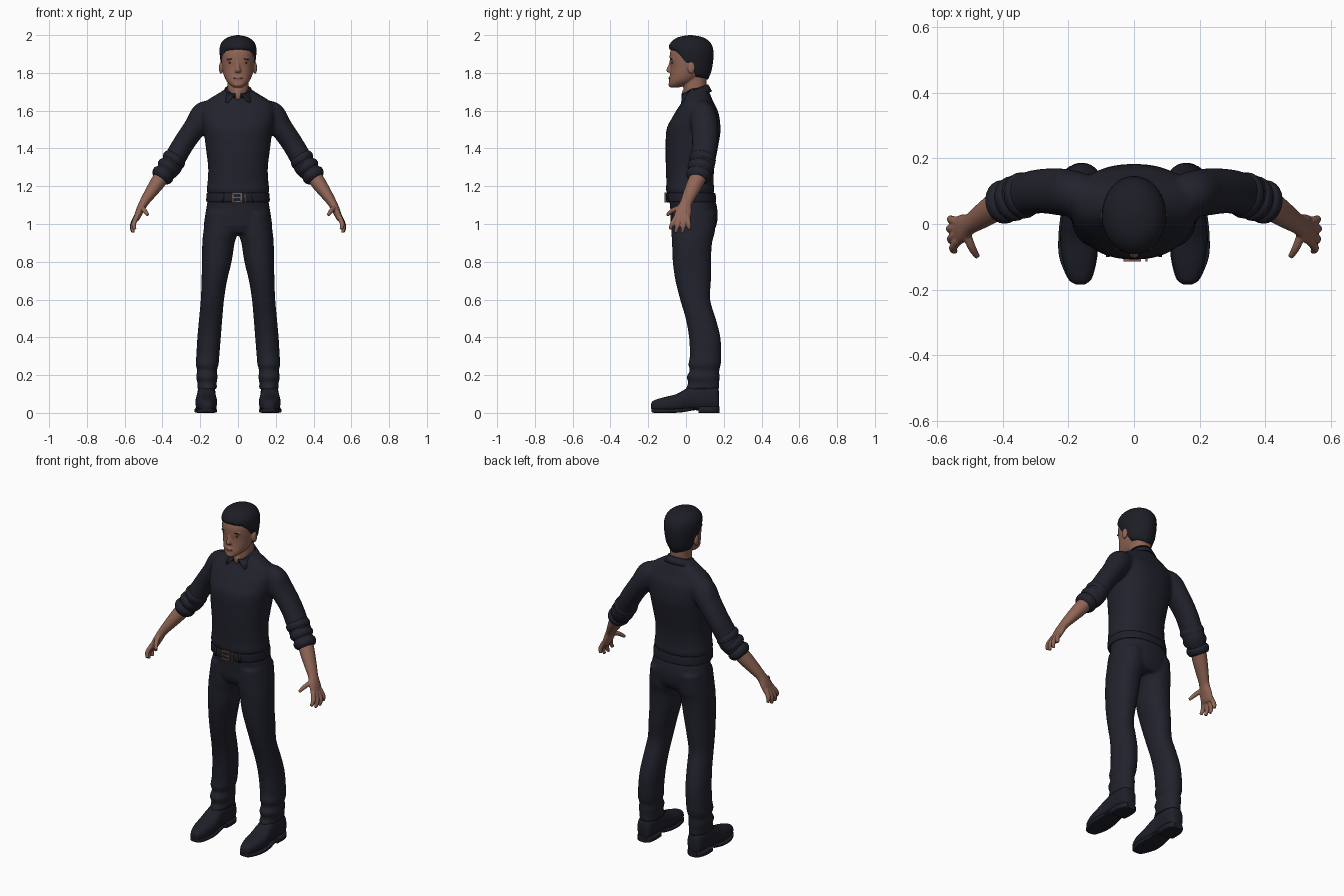
import bpy, bmesh, math
from mathutils import Vector, Matrix

cube = bpy.data.objects.get("Cube")
if cube:
    bpy.data.objects.remove(cube, do_unlink=True)


def material(name, colour):
    mat = bpy.data.materials.new(name)
    mat.use_nodes = True
    mat.diffuse_color = (*colour, 1)
    mat.node_tree.nodes["Principled BSDF"].inputs["Base Color"].default_value = (*colour, 1)
    return mat


CLOTH = material("navy_cloth", (.015, .016, .025))
HAIR = material("black_hair", (.012, .013, .019))
LEATHER = material("dark_leather", (.013, .014, .022))
SKIN = material("skin", (.28, .13, .09))
LIPS = material("lips", (.2, .075, .06))
EYES = material("dark_eyes", (.04, .025, .02))
METAL = material("copper_buckle", (.22, .11, .08))


def smooth_keys(keys, steps=5):
    """Catmull-Rom interpolation of number tuples."""
    out = []
    for i in range(len(keys) - 1):
        a, b, c, d = (keys[max(0, min(len(keys) - 1, i + k))] for k in (-1, 0, 1, 2))
        for s in range(steps):
            t = s / steps
            out.append(tuple(q + t / 2 * (r - p + t * (2 * p - 5 * q + 4 * r - w + t * (3 * (q - r) + w - p)))
                             for p, q, r, w in zip(a, b, c, d)))
    return out + [keys[-1]]


def circle(power, count):
    for i in range(count):
        a = math.tau * i / count
        c, s = math.cos(a), math.sin(a)
        yield (math.copysign(abs(c) ** (2 / power), c), math.copysign(abs(s) ** (2 / power), s))


def skin_rings(bm, rings):
    rows = [[bm.verts.new(p) for p in ring] for ring in rings]
    n = len(rows[0])
    for lo, hi in zip(rows, rows[1:]):
        for i in range(n):
            bm.faces.new((lo[i], lo[(i + 1) % n], hi[(i + 1) % n], hi[i]))
    bm.faces.new(rows[0])
    bm.faces.new(rows[-1])


def loft(bm, keys, axis="z", side=1, power=2.2, count=36):
    """Rings given as position on axis, then low/high x and low/high of the other axis."""
    rings = []
    for h, x0, x1, w0, w1 in smooth_keys(keys):
        ring = []
        for c, s in circle(power, count):
            x = side * ((x0 + x1) / 2 + c * (x1 - x0) / 2)
            w = (w0 + w1) / 2 + s * (w1 - w0) / 2
            ring.append((x, w, h) if axis == "z" else (x, h, w))
        rings.append(ring)
    skin_rings(bm, rings)


def centred(keys):
    return [(z, -w, w, y0, y1) for z, w, y0, y1 in keys]


def tube(bm, keys, side=1, count=24):
    """Rings across a path: x, y, z, thickness, width."""
    keys = smooth_keys(keys)
    rings = []
    for i, (x, y, z, a, b) in enumerate(keys):
        t = (Vector(keys[min(i + 1, len(keys) - 1)][:3]) - Vector(keys[max(i - 1, 0)][:3])).normalized()
        u = Vector((0, 1, 0)).cross(t).normalized()
        v = t.cross(u)
        ring = [Vector((x, y, z)) + u * a * c + v * b * s for c, s in circle(2, count)]
        rings.append([(side * p.x, p.y, p.z) for p in ring])
    skin_rings(bm, rings)


def blob(bm, centre, size):
    place = Matrix.Translation(centre) @ Matrix.Diagonal((*size, 1))
    bmesh.ops.create_uvsphere(bm, u_segments=20, v_segments=12, radius=1, matrix=place)


def box(bm, centre, size):
    bmesh.ops.create_cube(bm, size=1, matrix=Matrix.Translation(centre) @ Matrix.Diagonal((*size, 1)))


def finish(name, bm, mat, voxel=0, rounds=3, smooth=True):
    bmesh.ops.recalc_face_normals(bm, faces=bm.faces)
    for f in bm.faces:
        f.smooth = smooth
    mesh = bpy.data.meshes.new(name)
    bm.to_mesh(mesh)
    bm.free()
    mesh.materials.append(mat)
    obj = bpy.data.objects.new(name, mesh)
    bpy.context.collection.objects.link(obj)
    if voxel:
        mod = obj.modifiers.new("blend", "REMESH")
        mod.mode, mod.voxel_size, mod.use_smooth_shade = "VOXEL", voxel, True
        mod = obj.modifiers.new("soften", "SMOOTH")
        mod.factor, mod.iterations = .5, rounds
    return obj


SIDES = ((1, "left"), (-1, "right"))

# Shirt: torso blended with both sleeves
bm = bmesh.new()
loft(bm, centred([(1.155, .158, -.098, .145), (1.18, .166, -.106, .15), (1.22, .161, -.104, .146),
                  (1.3, .158, -.107, .15), (1.4, .17, -.108, .168), (1.48, .18, -.106, .182),
                  (1.52, .188, -.097, .182), (1.56, .195, -.075, .178), (1.6, .197, -.052, .168),
                  (1.64, .18, -.025, .148), (1.67, .14, -.01, .135), (1.7, .09, 0, .122),
                  (1.72, .06, .01, .11)]), power=2.3, count=48)
for side, word in SIDES:
    tube(bm, [(.12, .08, 1.59, .06, .06), (.175, .09, 1.575, .075, .07), (.225, .098, 1.515, .061, .072),
              (.285, .1, 1.43, .057, .068), (.335, .09, 1.345, .058, .066), (.36, .085, 1.3, .06, .064),
              (.405, .068, 1.25, .045, .046)], side)
finish("shirt", bm, CLOTH, .009, 5)

# Rolled cuffs with three soft folds
for side, word in SIDES:
    bm = bmesh.new()
    start, end = Vector((.325, .092, 1.36)), Vector((.413, .062, 1.238))
    folds = []
    for i in range(13):
        t = i / 12
        r = .054 + .011 * abs(math.sin(3 * math.pi * t)) ** .7 - .006 * t
        folds.append((*start.lerp(end, t), r, r + .007))
    tube(bm, folds, side)
    finish(word + "_rolled_cuff", bm, CLOTH)

# Collar: folded band with pointed front ends
bm = bmesh.new()
rows = []
for i in range(41):
    u = i / 20 - 1
    top, low = math.pi - (math.pi - .2) * abs(u), math.pi - (math.pi - .68) * abs(u)
    sign = 1 if u >= 0 else -1
    rise = .715 - .025 * math.cos(top) + 1
    drop = .045 + .012 * abs(u) ** 6
    rows.append([bm.verts.new(p) for p in (
        (sign * .064 * math.sin(top), .05 - .062 * math.cos(top), rise - .02),
        (sign * .07 * math.sin(top), .048 - .069 * math.cos(top), rise),
        (sign * .094 * math.sin(low), .046 - .092 * math.cos(low), rise - drop + .008))])
for a, b in zip(rows, rows[1:]):
    for k in range(2):
        bm.faces.new((a[k], b[k], b[k + 1], a[k + 1]))
collar = finish("collar", bm, CLOTH)
collar.modifiers.new("thickness", "SOLIDIFY").thickness = .008

# Trousers: pelvis blended with both legs
bm = bmesh.new()
loft(bm, centred([(1.15, .157, -.095, .145), (1.1, .165, -.085, .162), (1.04, .175, -.082, .168),
                  (.99, .18, -.079, .16), (.95, .165, -.06, .14)]), count=48)
for side, word in SIDES:
    loft(bm, [(1.06, .01, .168, -.075, .16), (.96, .002, .183, -.077, .153), (.9, .018, .189, -.074, .138),
              (.8, .034, .191, -.07, .132), (.7, .058, .193, -.056, .132), (.6, .074, .197, -.031, .128),
              (.5, .083, .206, -.002, .157), (.4, .091, .215, .016, .182), (.3, .099, .221, .02, .187),
              (.255, .103, .224, .012, .184), (.225, .112, .216, .02, .176), (.19, .108, .222, .003, .178),
              (.16, .113, .215, .012, .176), (.125, .11, .216, -.004, .178)], side=side)
finish("trousers", bm, CLOTH, .009)

# Belt, belt loops and buckle
bm = bmesh.new()
loft(bm, centred([(1.117, .161, -.096, .153), (1.121, .168, -.106, .16),
                  (1.16, .166, -.107, .156), (1.164, .16, -.098, .148)]), power=2.3, count=64)
for x in (-.08, .08):
    box(bm, (x, -.094, 1.14), (.012, .014, .052))
finish("belt", bm, LEATHER)
bm = bmesh.new()
for z in (1.117, 1.163):
    box(bm, (-.005, -.109, z), (.05, .01, .007))
for x in (-.028, .018, .038):
    box(bm, (x, -.109, 1.14), (.007, .01, .048))
box(bm, (-.005, -.11, 1.14), (.045, .006, .006))
finish("buckle", bm, METAL, smooth=False)

# Shoes with flat sole and heel
for side, word in SIDES:
    bm = bmesh.new()
    loft(bm, [(-.184, .15, .178, .02, .05), (-.17, .134, .196, .008, .066), (-.12, .118, .215, .006, .082),
              (-.05, .111, .225, .006, .1), (0, .115, .221, .012, .128), (.05, .12, .216, .014, .15),
              (.12, .118, .216, .012, .155), (.163, .125, .208, .01, .14), (.176, .145, .19, .02, .11)],
         "y", side, 2.5)
    finish(word + "_shoe", bm, LEATHER)
    bm = bmesh.new()
    loft(bm, [(-.182, .148, .182, .004, .026), (-.165, .128, .202, 0, .024), (-.1, .112, .228, 0, .022),
              (-.03, .113, .23, .002, .024), (.04, .12, .222, .014, .03)], "y", side, 5)
    loft(bm, [(.065, .116, .224, 0, .034), (.12, .114, .224, 0, .034), (.16, .122, .212, 0, .034),
              (.177, .14, .195, 0, .034)], "y", side, 5)
    finish(word + "_sole", bm, LEATHER).modifiers.new("crisp", "EDGE_SPLIT")

# Forearms with hands
for side, word in SIDES:
    bm = bmesh.new()
    tube(bm, [(.39, .075, 1.27, .042, .045), (.43, .047, 1.212, .039, .043), (.47, .02, 1.155, .031, .037),
              (.5, 0, 1.11, .024, .032), (.52, -.012, 1.07, .021, .042), (.535, -.02, 1.035, .017, .044),
              (.541, -.022, 1.018, .012, .038)], side)
    fingers = [((.535, -.05, 1.04), (.552, -.073, 1), (.545, -.084, .972)),
               ((.54, -.031, 1.035), (.558, -.045, .99), (.554, -.055, .955)),
               ((.54, -.012, 1.035), (.561, -.014, .99), (.556, -.02, .955)),
               ((.538, .007, 1.04), (.558, .014, 1), (.556, .017, .972)),
               ((.512, -.025, 1.09), (.495, -.07, 1.072), (.477, -.1, 1.047))]
    for base, knuckle, tip in fingers:
        tube(bm, [(*base, .014, .014), (*knuckle, .0125, .0125), (*tip, .009, .009)], side, 12)
    finish(word + "_forearm_and_hand", bm, SKIN, .004)

# Head, neck, nose and ears blended together
bm = bmesh.new()
loft(bm, centred([(1.62, .055, .01, .1), (1.7, .057, -.012, .106), (1.76, .057, -.012, .11), (1.82, .06, 0, .11)]))
loft(bm, centred([(1.722, .02, -.082, -.04), (1.735, .04, -.09, 0), (1.757, .061, -.089, .05),
                  (1.79, .076, -.084, .09), (1.83, .084, -.082, .115), (1.87, .088, -.086, .125),
                  (1.91, .089, -.084, .128), (1.95, .08, -.066, .116), (1.98, .05, -.025, .075)]), count=48)
loft(bm, centred([(1.865, .009, -.086, -.05), (1.84, .01, -.094, -.05), (1.815, .016, -.105, -.05),
                  (1.803, .017, -.098, -.05)]))
blob(bm, (0, -.079, 1.772), (.027, .013, .014))
blob(bm, (0, -.08, 1.738), (.022, .014, .012))
blob(bm, (0, -.007, 1.685), (.022, .016, .03))
for side, word in SIDES:
    blob(bm, (side * .091, .028, 1.826), (.01, .02, .032))
    blob(bm, (side * .036, -.068, 1.872), (.026, .012, .007))
finish("head", bm, SKIN, .0045)

# Facial details
bm = bmesh.new()
blob(bm, (0, -.086, 1.771), (.023, .007, .006))
finish("lips", bm, LIPS)
for side, word in SIDES:
    bm = bmesh.new()
    blob(bm, (side * .036, -.071, 1.854), (.014, .006, .005))
    finish(word + "_eye", bm, EYES)
    bm = bmesh.new()
    blob(bm, (side * .038, -.074, 1.874), (.021, .008, .003))
    finish(word + "_eyebrow", bm, HAIR)

# Hair: cap following a hairline from forehead, past the ears, to the nape
profile = smooth_keys([(1.76, .06, -.06, .118), (1.8, .082, -.07, .132), (1.85, .091, -.08, .142),
                       (1.9, .097, -.089, .146), (1.94, .096, -.091, .14), (1.97, .08, -.072, .12),
                       (1.99, .05, -.038, .085), (2, .008, .015, .032)])
hairline = [(0, 1.925), (.24, 1.918), (.33, 1.88), (.4, 1.845), (.5, 1.84), (.58, 1.78), (1, 1.764)]


def lookup(keys, h):
    for a, b in zip(keys, keys[1:]):
        if h <= b[0]:
            t = (h - a[0]) / (b[0] - a[0])
            return [p + t * (q - p) for p, q in zip(a, b)]
    return keys[-1]


bm = bmesh.new()
rings = []
for row in range(-1, 19):
    v = math.sin(max(row, 0) / 18 * math.pi / 2)
    ring = []
    for i in range(72):
        a = math.tau * (i / 72 - .5)
        low = lookup(hairline, abs(a) / math.pi)[1]
        z, w, y0, y1 = lookup(profile, low + (2 - low) * v)
        shrink = .86 if row < 0 else .96 + .04 * min(1, row / 2)
        ring.append((w * shrink * math.sin(a), (y0 + y1) / 2 - (y1 - y0) / 2 * shrink * math.cos(a), z))
    rings.append(ring)
skin_rings(bm, rings)
finish("hair", bm, HAIR)
